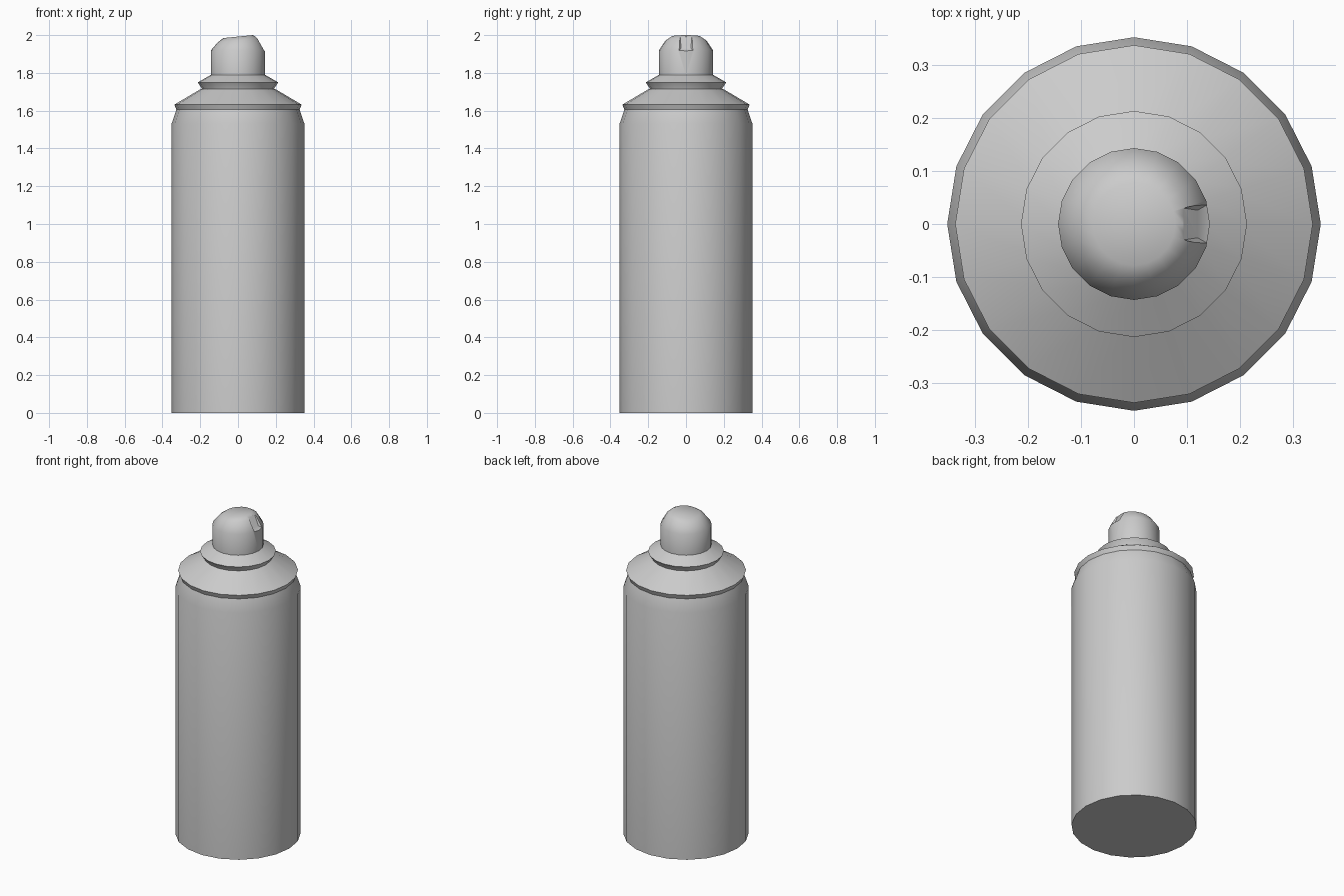
import bpy, bmesh
from math import cos, sin, pi, radians

SIDES = 20

cube = bpy.data.objects.get("Cube")
if cube:
    bpy.data.objects.remove(cube, do_unlink=True)

grey = bpy.data.materials.new("plain_grey")
grey.use_nodes = True
colour = (0.6, 0.6, 0.6, 1)
grey.diffuse_color = colour
grey.node_tree.nodes["Principled BSDF"].inputs["Base Color"].default_value = colour


def add_object(name, bm):
    bmesh.ops.recalc_face_normals(bm, faces=bm.faces)
    mesh = bpy.data.meshes.new(name)
    bm.to_mesh(mesh)
    bm.free()
    mesh.materials.append(grey)
    obj = bpy.data.objects.new(name, mesh)
    bpy.context.collection.objects.link(obj)
    return obj


def smooth(obj, angle=30):
    bpy.ops.object.select_all(action='DESELECT')
    obj.select_set(True)
    bpy.context.view_layer.objects.active = obj
    bpy.ops.object.shade_smooth_by_angle(angle=radians(angle))


def lathe(name, profile, tilt=lambda x, z: z):
    """Closed turned solid from (radius, height) pairs."""
    bm = bmesh.new()
    rings = []
    for r, z in profile:
        ring = []
        for i in range(SIDES):
            a = 2 * pi * i / SIDES
            ring.append(bm.verts.new((r * cos(a), r * sin(a), tilt(r * cos(a), z))))
        rings.append(ring)
    for low, high in zip(rings, rings[1:]):
        for i in range(SIDES):
            j = (i + 1) % SIDES
            bm.faces.new((low[i], low[j], high[j], high[i]))
    bm.faces.new(rings[0][::-1])
    bm.faces.new(rings[-1])
    return add_object(name, bm)


# Can body with tapered neck, rolled rim and shoulder cone
smooth(lathe("can_body", [(0.352, 0), (0.352, 1.53), (0.326, 1.605),
                          (0.337, 1.632), (0.195, 1.716)]))

# Flared collar under the spray cap
smooth(lathe("collar", [(0.19, 1.71), (0.192, 1.718), (0.213, 1.75), (0.143, 1.79)]))

# Spray cap, its crown leaning up towards the nozzle
cap = lathe("spray_cap", [(0.143, 1.785), (0.143, 1.92), (0.107, 1.973), (0.078, 1.992)],
            lambda x, z: z + 0.1 * x * max(0, min(1, (z - 1.92) / 0.05)))

# Wedge that cuts the nozzle notch: (x, half width, z) of each cross edge
bm = bmesh.new()
for x, w, z in [(0.093, 0.03, 1.99), (0.12, 0.026, 1.93), (0.15, 0.043, 1.912),
                (0.15, 0.043, 2.05), (0.09, 0.03, 2.05)]:
    for side in (-1, 1):
        bm.verts.new((x, side * w, z))
bmesh.ops.convex_hull(bm, input=bm.verts)
cutter = add_object("notch_cutter", bm)
cutter.hide_render = True

cut = cap.modifiers.new("nozzle_notch", 'BOOLEAN')
cut.operation = 'DIFFERENCE'
cut.solver = 'EXACT'
cut.object = cutter
bpy.context.view_layer.objects.active = cap
bpy.ops.object.modifier_apply(modifier=cut.name)
bpy.data.objects.remove(cutter, do_unlink=True)
smooth(cap, 42)
